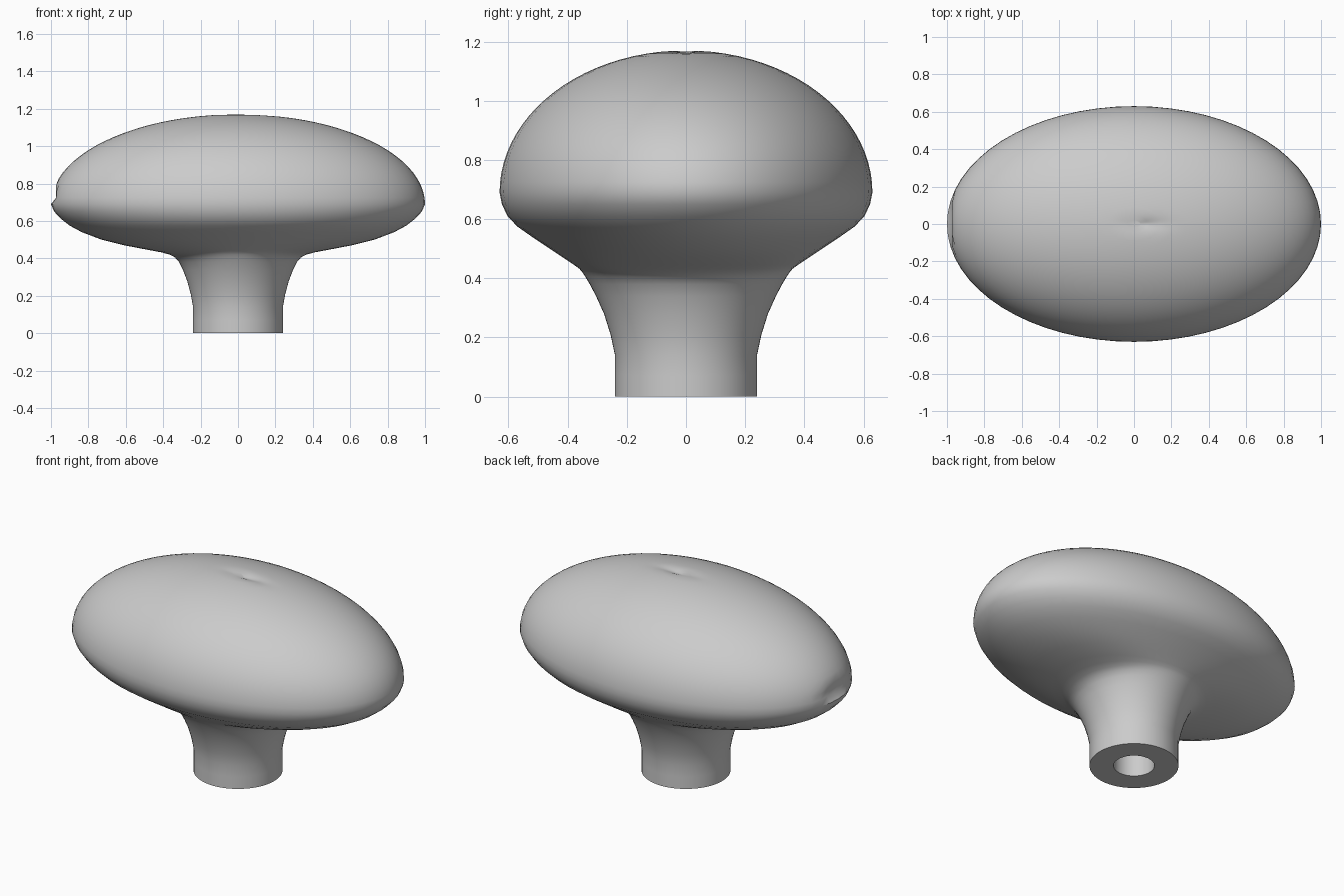
import bpy, bmesh, math

if "Cube" in bpy.data.objects:
    bpy.data.objects.remove(bpy.data.objects["Cube"])

SEG = 64

# stem and underside sections: (z, half width x, half depth y)
sections = [(0, .24, .24), (.07, .24, .24), (.14, .24, .24), (.21, .253, .255), (.28, .272, .277),
            (.34, .295, .304), (.38, .315, .325), (.405, .337, .34), (.42, .365, .35),
            (.432, .41, .36), (.445, .48, .378), (.47, .61, .415), (.5, .73, .46),
            (.54, .835, .52), (.575, .9, .57), (.61, .945, .603), (.65, .983, .622)]
# elliptical dome
for i in range(22):
    t = math.radians(90 * (i / 22))
    sections.append((.69 + .48 * math.sin(t), math.cos(t), .63 * math.cos(t)))
sections.append((1.1695, .035, .022))

bm = bmesh.new()


def ring(z, rx, ry):
    return [bm.verts.new((rx * math.cos(2 * math.pi * k / SEG),
                          ry * math.sin(2 * math.pi * k / SEG), z)) for k in range(SEG)]


def bridge(a, b):
    for k in range(SEG):
        n = (k + 1) % SEG
        bm.faces.new((a[k], a[n], b[n], b[k]))


# blind spindle bore runs inside the stem, then the outer skin rises to the crown
rings = [ring(.5, .11, .11), ring(0, .11, .11)] + [ring(*s) for s in sections]
for a, b in zip(rings, rings[1:]):
    bridge(a, b)
bm.faces.new(rings[0])
bm.faces.new(rings[-1])

# small nick on the left tip and shallow dimple on the crown
for v in bm.verts:
    if v.co.z > .72:
        v.co.x = max(v.co.x, -.972)
    if v.co.z > 1.1:
        v.co.z -= .015 * math.exp(-((v.co.x - .05) / .09) ** 2 - (v.co.y / .025) ** 2)

bmesh.ops.recalc_face_normals(bm, faces=bm.faces)
mesh = bpy.data.meshes.new("oval_knob")
bm.to_mesh(mesh)
bm.free()
knob = bpy.data.objects.new("oval_knob", mesh)
bpy.context.collection.objects.link(knob)
bpy.context.view_layer.objects.active = knob
knob.select_set(True)
bpy.ops.object.shade_smooth_by_angle(angle=math.radians(40))
